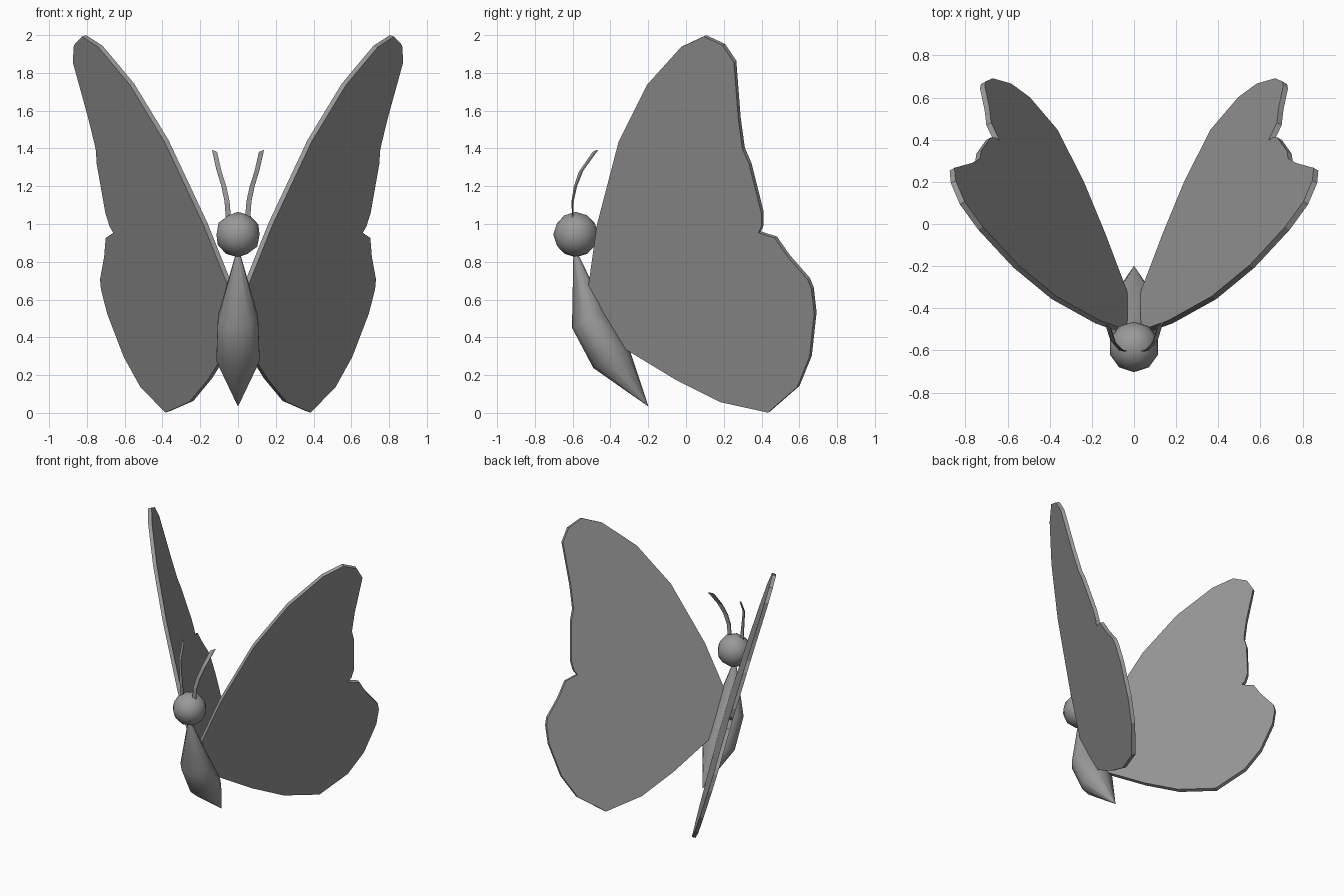
import bpy, bmesh, math
from mathutils import Vector

if "Cube" in bpy.data.objects:
    bpy.data.objects.remove(bpy.data.objects["Cube"])

grey = bpy.data.materials.new("plain grey")
grey.diffuse_color = (0.32, 0.32, 0.32, 1)
grey.use_nodes = True
grey.node_tree.nodes["Principled BSDF"].inputs["Base Color"].default_value = grey.diffuse_color


def finish(bm, name, smooth=False):
    bmesh.ops.recalc_face_normals(bm, faces=bm.faces)
    mesh = bpy.data.meshes.new(name)
    bm.to_mesh(mesh)
    bm.free()
    mesh.materials.append(grey)
    obj = bpy.data.objects.new(name, mesh)
    bpy.context.collection.objects.link(obj)
    if smooth:
        bpy.ops.object.select_all(action='DESELECT')
        obj.select_set(True)
        bpy.context.view_layer.objects.active = obj
        bpy.ops.object.shade_smooth_by_angle(angle=math.radians(50))
    return obj


def loft(bm, rings):
    """Skin a list of vertex loops and cap both ends."""
    for a, b in zip(rings, rings[1:]):
        n = len(a)
        for i in range(n):
            j = (i + 1) % n
            bm.faces.new((a[i], a[j], b[j], b[i]))
    bm.faces.new(rings[0])
    bm.faces.new(rings[-1])


# Wings: one outline (y, z) laid on a slanted plane, given thickness, mirrored
OUTLINE = [(0.10, 1.996), (0.20, 1.95), (0.26, 1.86), (0.283, 1.56), (0.305, 1.40),
           (0.34, 1.32), (0.405, 1.06), (0.405, 0.99), (0.39, 0.957), (0.475, 0.93),
           (0.545, 0.83), (0.65, 0.71), (0.67, 0.66), (0.685, 0.53), (0.66, 0.30),
           (0.595, 0.14), (0.44, 0.005), (0.19, 0.06), (-0.05, 0.18), (-0.33, 0.35),
           (-0.51, 0.68), (-0.465, 1.0), (-0.35, 1.44), (-0.20, 1.74), (-0.02, 1.94)]
NORMAL = Vector((1, -0.574, -0.32)).normalized()
THICK = 0.027


def wing(side, name):
    bm = bmesh.new()
    rings = []
    for off in (-THICK / 2, THICK / 2):
        ring = []
        for y, z in OUTLINE:
            p = Vector((0.119 + 0.574 * y + 0.32 * z, y, z)) + NORMAL * off
            ring.append(bm.verts.new((side * p.x, p.y, p.z)))
        rings.append(ring)
    loft(bm, rings)
    finish(bm, name)


# Antennae: thin curved ribbons
PATH = [(0.05, -0.60, 1.02), (0.058, -0.60, 1.12), (0.075, -0.585, 1.20),
        (0.10, -0.555, 1.28), (0.124, -0.48, 1.386)]


def antenna(side, name):
    bm = bmesh.new()
    rings = []
    for i, p in enumerate(PATH):
        w = Vector((0.0135, 0.003 * i, 0.0015 * i))
        t = Vector((0, 0.003, -0.001))
        ring = [Vector(p) + s * w + u * t for s, u in ((-1, -1), (1, -1), (1, 1), (-1, 1))]
        rings.append([bm.verts.new((side * v.x, v.y, v.z)) for v in ring])
    loft(bm, rings)
    finish(bm, name)


for side, label in ((1, "right"), (-1, "left")):
    wing(side, label + "_wing")
    antenna(side, label + "_antenna")

# Body: tilted spindle of rings (centre y, centre z, half width, half depth)
bm = bmesh.new()
SIDES = 10
tilt = Vector((0, 0.885, 0.465))
rings = []
for y, z, rx, rd in ((-0.585, 0.84, 0.013, 0.013), (-0.515, 0.497, 0.112, 0.1),
                     (-0.395, 0.288, 0.12, 0.108), (-0.2, 0.035, 0.001, 0.001)):
    ring = []
    for k in range(SIDES):
        a = 2 * math.pi * (k + 0.5) / SIDES
        ring.append(bm.verts.new(Vector((0, y, z)) + Vector((rx * math.cos(a), 0, 0))
                                 + tilt * (rd * math.sin(a))))
    rings.append(ring)
loft(bm, rings)
finish(bm, "body", smooth=True)

# Head: coarse smooth ball
bm = bmesh.new()
bmesh.ops.create_icosphere(bm, subdivisions=2, radius=0.12)
head = finish(bm, "head", smooth=True)
head.location = (0, -0.583, 0.944)
